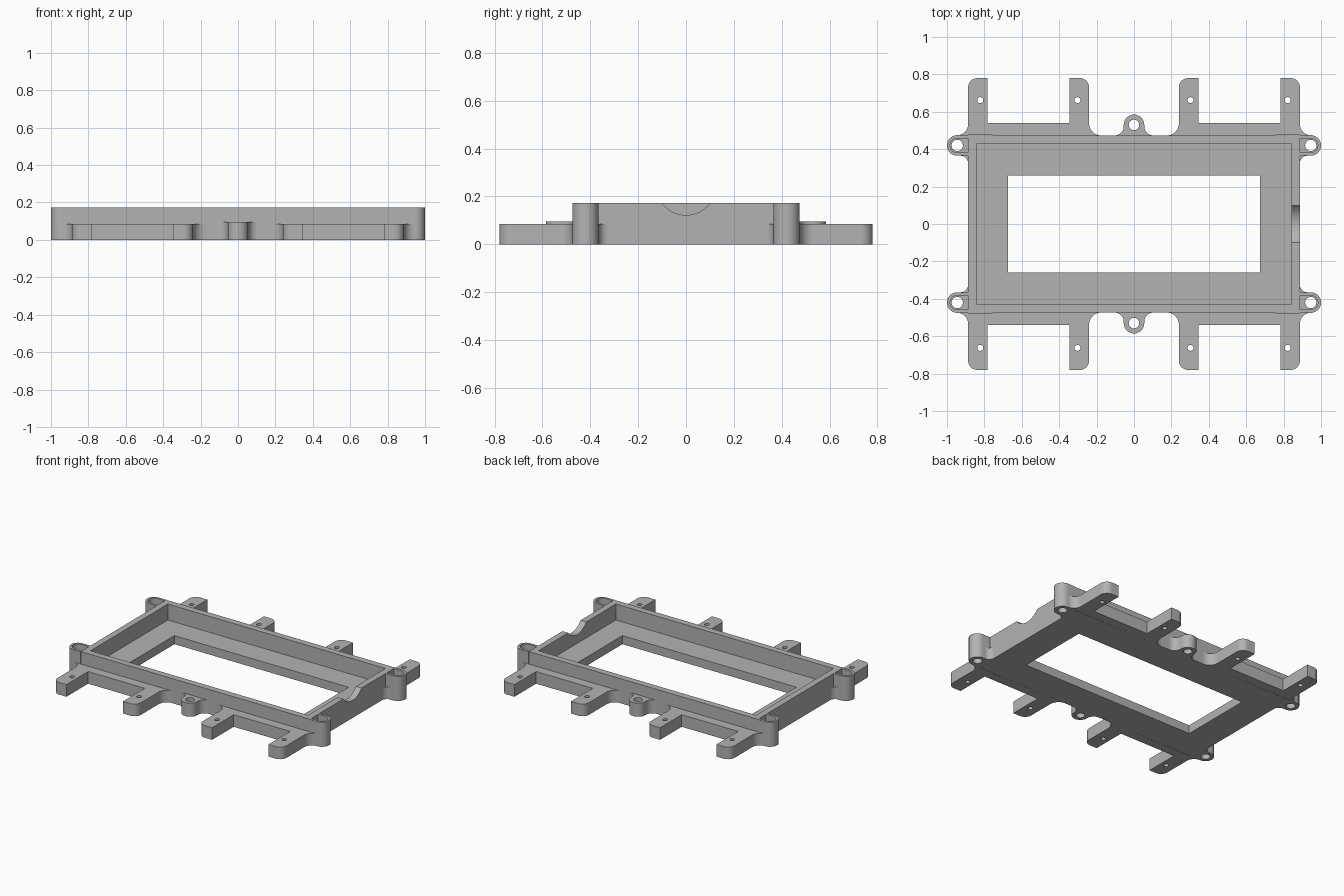
import bpy, bmesh, math

cube = bpy.data.objects.get("Cube")
if cube:
    bpy.data.objects.remove(cube)

grey = bpy.data.materials.new("plain_grey")
grey.use_nodes = True
colour = (0.45, 0.45, 0.45, 1)
grey.diffuse_color = colour
grey.node_tree.nodes["Principled BSDF"].inputs["Base Color"].default_value = colour

HEIGHT, LOW, FLOOR = 0.172, 0.085, 0.06     # wall top, flange top, floor top
WX, WY = 0.887, 0.473                       # outer wall half sizes
IX, IY = 0.843, 0.428                       # inner wall half sizes
EX, EY, ER = 0.945, 0.42, 0.055             # corner lug centre and radius


def arc(cx, cy, r, start, end, n=10):
    angles = [math.radians(start + (end - start) * i / n) for i in range(n + 1)]
    return [(cx + r * math.cos(a), cy + r * math.sin(a)) for a in angles]


def circle(cx, cy, r):
    return arc(cx, cy, r, 0, 360, 32)[:-1]


def rect(x, y):
    return [(-x, -y), (x, -y), (x, y), (-x, y)]


def finish(obj):
    obj.data.materials.clear()
    obj.data.materials.append(grey)
    obj.data.shade_smooth()
    obj.data.set_sharp_from_angle(angle=math.radians(30))


def evaluated_mesh(obj):
    graph = bpy.context.evaluated_depsgraph_get()
    return bpy.data.meshes.new_from_object(obj.evaluated_get(graph))


def prism(name, loops, z0, z1, sx=1, sy=1):
    """Extrude an outline with holes; sx and sy mirror it."""
    curve = bpy.data.curves.new(name + "_outline", 'CURVE')
    curve.dimensions, curve.fill_mode = '2D', 'BOTH'
    curve.extrude = (z1 - z0) / 2
    for loop in loops:
        spline = curve.splines.new('POLY')
        spline.points.add(len(loop) - 1)
        for point, (x, y) in zip(spline.points, loop):
            point.co = (x * sx, y * sy, 0, 1)
        spline.use_cyclic_u = True
    temp = bpy.data.objects.new(name + "_outline", curve)
    bpy.context.collection.objects.link(temp)
    mesh = evaluated_mesh(temp)
    bpy.data.objects.remove(temp)
    bm = bmesh.new()
    bm.from_mesh(mesh)
    bmesh.ops.translate(bm, verts=bm.verts, vec=(0, 0, (z0 + z1) / 2))
    bmesh.ops.remove_doubles(bm, verts=bm.verts, dist=0.0001)
    bmesh.ops.recalc_face_normals(bm, faces=bm.faces)
    bm.to_mesh(mesh)
    bm.free()
    mesh.name = name
    obj = bpy.data.objects.new(name, mesh)
    bpy.context.collection.objects.link(obj)
    finish(obj)
    return obj


# Floor with window opening, and surrounding wall
prism("floor", [rect(IX, IY), rect(0.675, 0.26)], 0, FLOOR)
wall = prism("wall", [rect(WX, WY), rect(IX, IY)], 0, HEIGHT)

# Shallow round notch in the wall on the +x side
bpy.ops.mesh.primitive_cylinder_add(vertices=96, radius=0.125, depth=0.2,
                                    location=(WX, 0, HEIGHT + 0.075),
                                    rotation=(0, math.pi / 2, 0))
cutter = bpy.context.object
cutter.hide_render = True
cut = wall.modifiers.new("notch", 'BOOLEAN')
cut.operation, cut.solver, cut.object = 'DIFFERENCE', 'EXACT', cutter
notched = evaluated_mesh(wall)
wall.modifiers.clear()
wall.data = notched
bpy.data.objects.remove(cutter)
finish(wall)

# Side flange with two mounting arms (one quadrant)
flange = (arc(0.175, 0.538, 0.065, -90, 0)
          + arc(0.29, 0.73, 0.05, 180, 90)
          + [(0.345, 0.78), (0.345, 0.54), (0.783, 0.54), (0.783, 0.78)]
          + arc(0.837, 0.73, 0.05, 90, 0)
          + arc(0.945, 0.533, 0.058, 180, 270))
arm_holes = [circle(0.302, 0.662, 0.016), circle(0.822, 0.662, 0.016)]

# Corner lug: solid filleted foot, then a rim around a sunken slot
foot = ([(WX, EY + ER)] + arc(EX, EY, ER, 90, -90, 18)
        + arc(0.927, EY - ER - 0.04, 0.04, 90, 180))
rim = ([(WX, EY + ER)] + arc(EX, EY, ER, 90, -90, 18) + [(WX, EY - ER)]
       + [(WX, EY - 0.038)] + arc(EX, EY, 0.038, -90, 90, 18) + [(WX, EY + 0.038)])

# Centre tab with screw hole
tab = (arc(-0.105, 0.523, 0.05, -90, 0) + arc(0, 0.53, 0.055, 180, 0, 20)
       + arc(0.105, 0.523, 0.05, 180, 270))

for sy, depth in ((-1, "front"), (1, "back")):
    prism(depth + "_centre_tab", [tab, circle(0, 0.53, 0.028)], 0, 0.095, 1, sy)
    for sx, side in ((-1, "right"), (1, "left")):
        label = depth + "_" + side
        prism(label + "_flange", [flange] + arm_holes, 0, LOW, sx, sy)
        prism(label + "_lug_foot", [foot, circle(EX, EY, 0.03)], 0, LOW, sx, sy)
        prism(label + "_lug_rim", [rim], LOW, HEIGHT, sx, sy)
